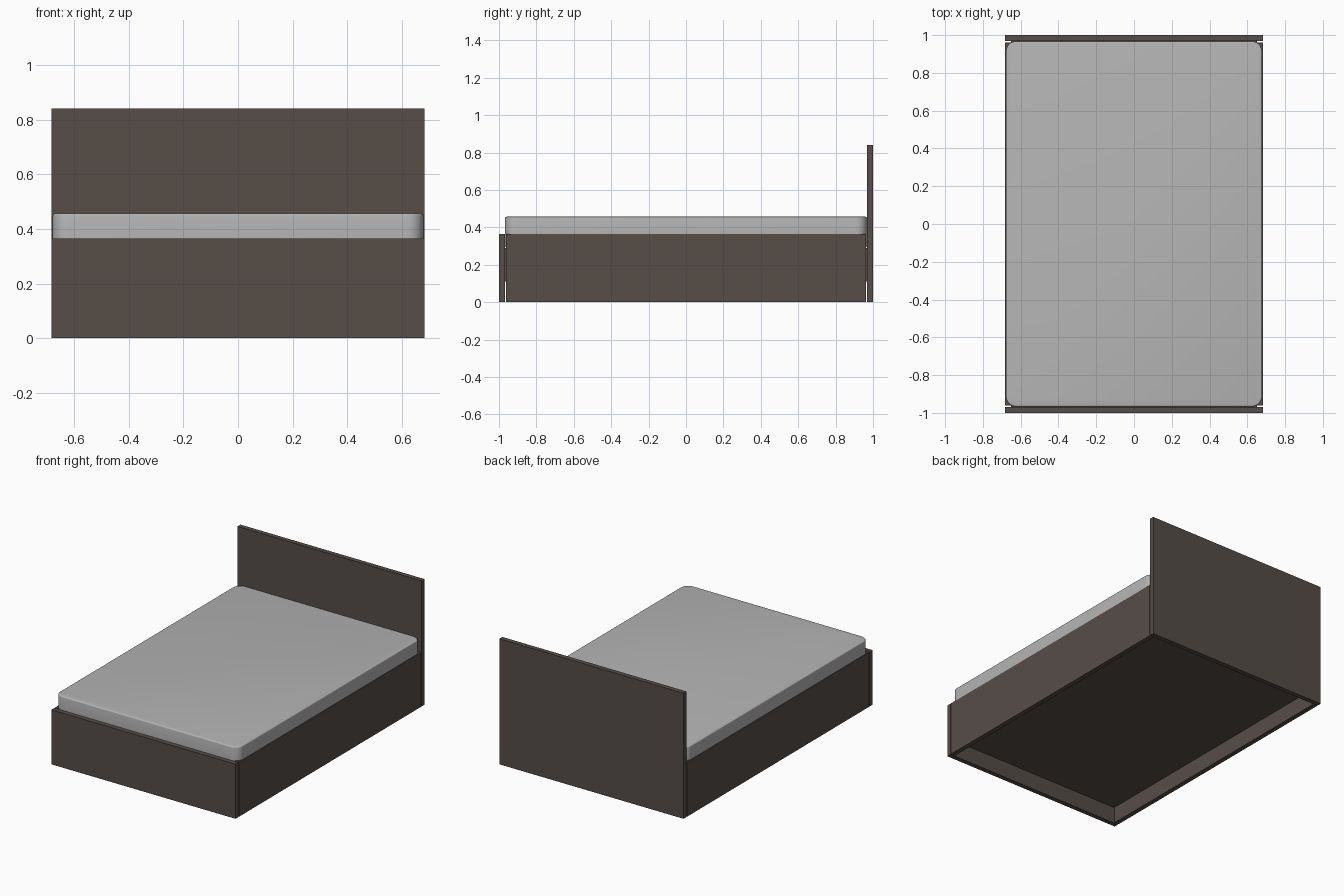
import bpy, bmesh

if "Cube" in bpy.data.objects:
    bpy.data.objects.remove(bpy.data.objects["Cube"])


def material(name, rgb):
    m = bpy.data.materials.new(name)
    m.diffuse_color = (*rgb, 1)
    m.use_nodes = True
    m.node_tree.nodes["Principled BSDF"].inputs["Base Color"].default_value = m.diffuse_color
    return m


brown = material("dark brown wood", (0.092, 0.074, 0.064))
grey = material("light grey fabric", (0.46, 0.46, 0.46))


def box(name, lo, hi, mat, corner=0, edge=0):
    """Box between two corners; optional rounded vertical corners and soft rims."""
    bm = bmesh.new()
    bmesh.ops.create_cube(bm, size=1)
    for v in bm.verts:
        v.co = [(lo[i] + hi[i]) / 2 + v.co[i] * (hi[i] - lo[i]) for i in range(3)]
    if corner:
        upright = [e for e in bm.edges if abs(e.verts[0].co.z - e.verts[1].co.z) > 1e-4]
        bmesh.ops.bevel(bm, geom=upright, offset=corner, segments=10, profile=0.5, affect='EDGES')
    if edge:
        rims = [e for e in bm.edges if abs(e.verts[0].co.z - e.verts[1].co.z) < 1e-4]
        bmesh.ops.bevel(bm, geom=rims, offset=edge, segments=4, profile=0.5, affect='EDGES')
    mesh = bpy.data.meshes.new(name)
    bm.to_mesh(mesh)
    bm.free()
    mesh.materials.append(mat)
    ob = bpy.data.objects.new(name, mesh)
    bpy.context.collection.objects.link(ob)
    return ob


W, T, H = 0.682, 0.032, 0.365   # half width, board thickness, frame height

# End boards
box("headboard", (-W, 1 - T, 0), (W, 1, 0.84), brown)
box("footboard", (-W, -1, 0), (W, -1 + T, H), brown)

# Side rails, with a hairline gap to the end boards
for side, s in (("left", -1), ("right", 1)):
    a, b = sorted((s * W, s * (W - T)))
    box(side + "_rail", (a, -0.962, 0), (b, 0.962, H), brown)

# Base panel closing the frame underneath
box("base_panel", (-W + T, -1 + T, 0.11), (W - T, 1 - T, 0.29), brown)

# Mattress
mattress = box("mattress", (-0.678, -0.967, 0.292), (0.678, 0.967, 0.457), grey, 0.055, 0.008)
bpy.context.view_layer.objects.active = mattress
mattress.select_set(True)
bpy.ops.object.shade_smooth_by_angle()
